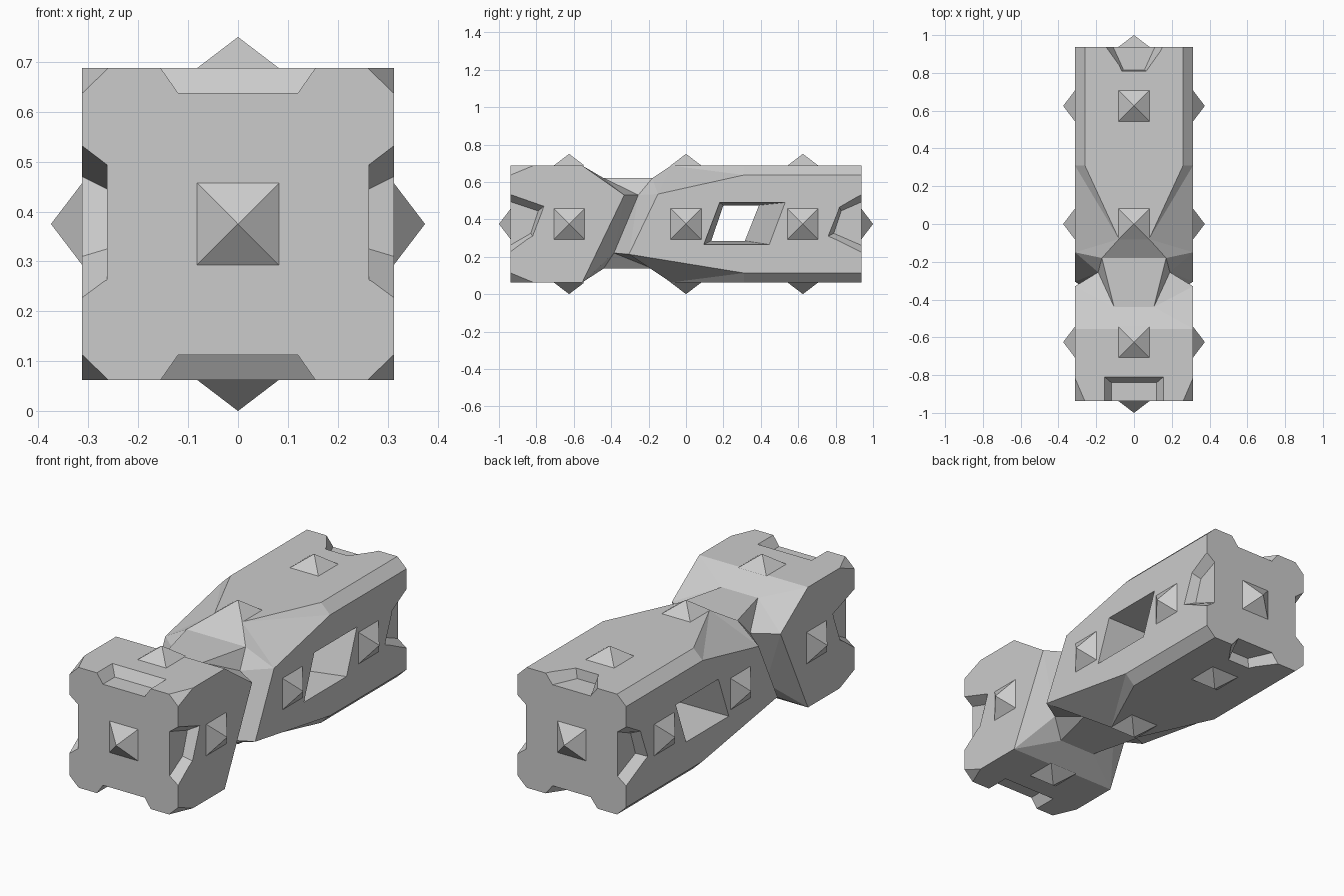
import bpy, bmesh
from mathutils import Vector, Matrix

if "Cube" in bpy.data.objects:
    bpy.data.objects.remove(bpy.data.objects["Cube"])

X, Z0, Z1, YE, ZM = 0.3125, 0.0625, 0.6875, 0.9375, 0.375


def finish(name, bm):
    bmesh.ops.recalc_face_normals(bm, faces=bm.faces)
    me = bpy.data.meshes.new(name)
    bm.to_mesh(me)
    bm.free()
    ob = bpy.data.objects.new(name, me)
    bpy.context.collection.objects.link(ob)
    return ob


def loft(bm, rings):
    """Closed skin through rings that have equal point counts."""
    vs = [[bm.verts.new(p) for p in r] for r in rings]
    n = len(vs[0])
    for a, b in zip(vs, vs[1:]):
        for i in range(n):
            j = (i + 1) % n
            bm.faces.new((a[i], a[j], b[j], b[i]))
    bm.faces.new(vs[0])
    bm.faces.new(vs[-1])


def pocket(bm, outer, inner):
    """Tapered recess, pushed slightly outwards past the surface."""
    out = [Vector(a) + 0.3 * (Vector(a) - Vector(b)) for a, b in zip(outer, inner)]
    loft(bm, [out, inner])


# Body: half sections (top, upper side, lower side, bottom), mirrored in x
def octagon(y):
    return [(.26, y, Z1), (X, y, .637), (X, y, .113), (.26, y, Z0)]


halves = [
    octagon(-YE),
    [(X, -.815, Z1), (X, -.815, Z1), (X, -.815, Z0), (X, -.815, Z0)],
    [(X, -.555, Z1), (X, -.555, Z1), (X, -.555, Z0), (X, -.555, Z0)],
    [(.105, -.44, .62), (X, -.33, .53), (X, -.555, Z0), (.105, -.44, .137)],
    [(.105, -.44, .62), (.19, -.255, .53), (.19, -.385, .22), (.105, -.44, .137)],
    [(.17, -.18, .62), (.19, -.255, .53), (.19, -.385, .22), (.17, -.18, .137)],
    [(.08, -.08, Z1), (X, -.15, .535), (X, -.305, .213), (.08, -.08, Z0)],
    octagon(.31),
    octagon(YE),
]
bm = bmesh.new()
loft(bm, [h + [(-x, y, z) for x, y, z in reversed(h)] for h in halves])
bmesh.ops.remove_doubles(bm, verts=bm.verts, dist=1e-4)
bmesh.ops.dissolve_degenerate(bm, edges=bm.edges, dist=1e-5)
bmesh.ops.triangulate(bm, faces=[f for f in bm.faces if len(f.verts) == 4])
body = finish("body", bm)

# Cutters
bm = bmesh.new()
E = YE + .01
for s in (-1, 1):
    # top and bottom recesses at the front and back ends
    def face_z(pts, d):
        return [(x, y, ZM + s * (X - d)) for x, y in pts]
    pocket(bm, face_z([(-.155, -E), (.155, -E), (.155, -.81), (-.155, -.81)], 0),
           face_z([(-.12, -E), (.12, -E), (.12, -.84), (-.12, -.84)], .05))
    pocket(bm, face_z([(-.155, E), (.155, E), (.065, .81), (-.065, .81)], 0),
           face_z([(-.115, E), (.115, E), (.055, .815), (-.055, .815)], .05))

    # side recesses at the front and back ends
    def face_x(pts, d):
        return [(s * (X - d), y, z) for y, z in pts]
    pocket(bm, face_x([(-E, .535), (-.76, .47), (-.82, .31), (-E, .22)], 0),
           face_x([(-E, .497), (-.79, .445), (-.83, .325), (-E, .257)], .05))
    pocket(bm, face_x([(E, .535), (.82, .465), (.76, .31), (E, .22)], 0),
           face_x([(E, .497), (.83, .445), (.79, .325), (E, .257)], .05))

# slanted window through the body, narrowing to the middle
wide = [(.18, .49), (.53, .49), (.445, .265), (.095, .265)]
tight = [(.20, .475), (.39, .475), (.315, .285), (.135, .285)]
side = [tuple(a + .05 * (a - b) for a, b in zip(p, q)) for p, q in zip(wide, tight)]
loft(bm, [[(x, y, z) for y, z in pts]
          for x, pts in ((-X * 1.05, side), (0, tight), (X * 1.05, side))])
cutter = finish("recess_cutter", bm)
cutter.hide_render = True

mod = body.modifiers.new("recesses", 'BOOLEAN')
mod.operation = 'DIFFERENCE'
mod.solver = 'EXACT'
mod.object = cutter
bpy.context.view_layer.objects.active = body
bpy.ops.object.modifier_apply(modifier=mod.name)
bpy.data.objects.remove(cutter)

# Pyramid studs on all faces
bm = bmesh.new()


def stud(pos, direction):
    d = Vector(direction)
    rot = Vector((0, 0, 1)).rotation_difference(d).to_matrix().to_4x4()
    m = (Matrix.Translation(Vector(pos) + d * .03125) @ rot
         @ Matrix.Rotation(0.785398, 4, 'Z'))
    bmesh.ops.create_cone(bm, cap_ends=True, segments=4, radius1=.082 * 2 ** .5,
                          radius2=0, depth=.0625, matrix=m)
    bmesh.ops.remove_doubles(bm, verts=bm.verts, dist=1e-5)


for s in (-1, 1):
    stud((0, s * YE, ZM), (0, s, 0))
    for y in (-.625, 0, .625):
        stud((s * X, y, ZM), (s, 0, 0))
        stud((0, y, ZM + s * X), (0, 0, s))
finish("studs", bm)
